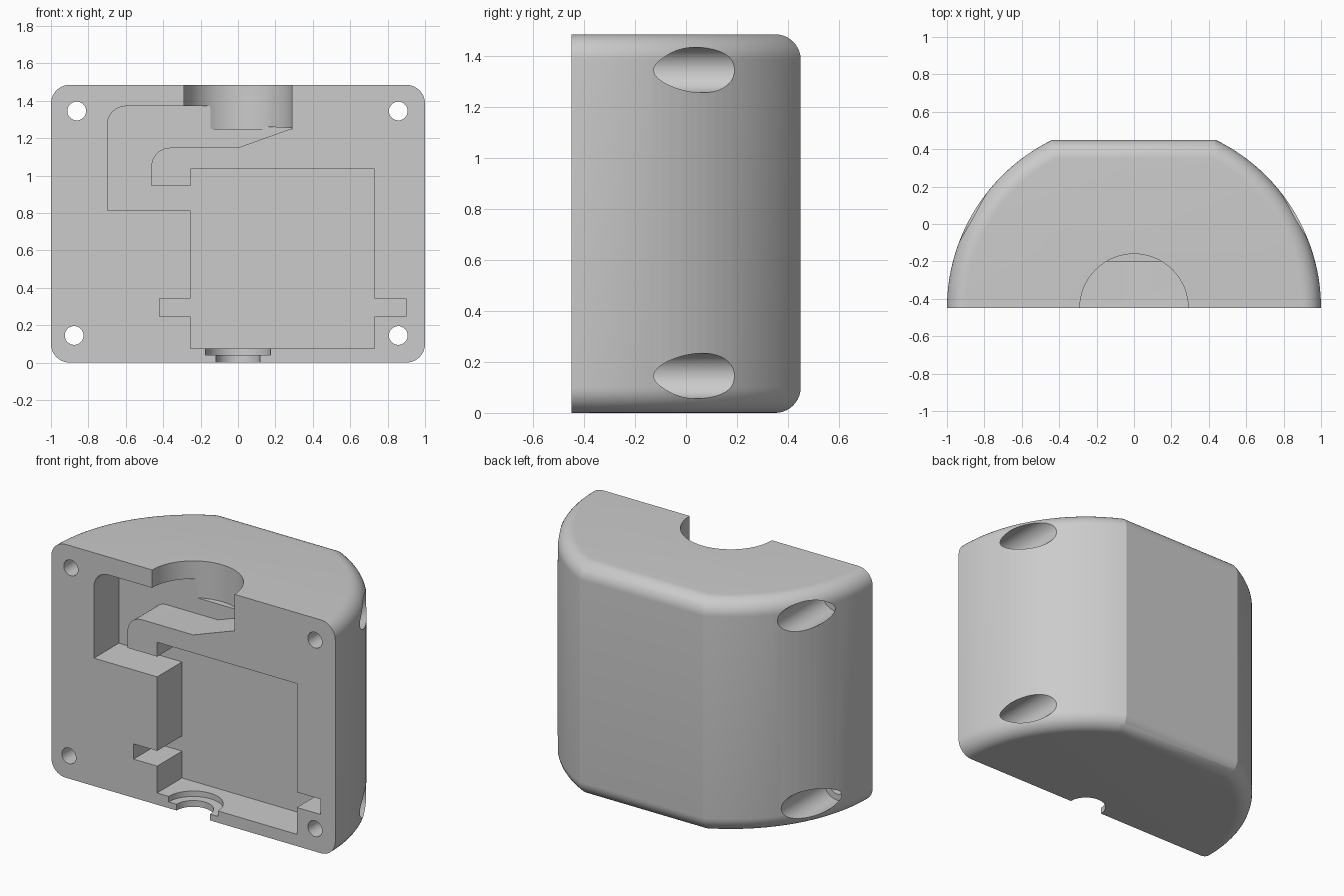
import bpy, bmesh
from math import sin, cos, pi, asin, radians
from mathutils import Matrix, Vector

if "Cube" in bpy.data.objects:
    bpy.data.objects.remove(bpy.data.objects["Cube"])

FRONT, BACK, HEIGHT, FILLET = -0.45, 0.45, 1.485, 0.1
POCKET_BACK = -0.2

grey = bpy.data.materials.new("plain_grey")
grey.use_nodes = True
colour = (0.6, 0.6, 0.6, 1)
grey.diffuse_color = colour
grey.node_tree.nodes["Principled BSDF"].inputs["Base Color"].default_value = colour


def make_object(name, bm):
    bmesh.ops.recalc_face_normals(bm, faces=bm.faces)
    mesh = bpy.data.meshes.new(name)
    bm.to_mesh(mesh)
    bm.free()
    mesh.materials.append(grey)
    obj = bpy.data.objects.new(name, mesh)
    bpy.context.collection.objects.link(obj)
    return obj


def arc(cx, cz, r, start, end, steps=8):
    angles = [radians(start + (end - start) * i / steps) for i in range(steps + 1)]
    return [(cx + r * cos(a), cz + r * sin(a)) for a in angles]


def cylinder(name, centre, r, low, high, axis):
    # Round cutter along y or z between two positions on that axis
    bm = bmesh.new()
    mid = (low + high) / 2
    if axis == "z":
        place = Matrix.Translation((centre[0], centre[1], mid))
    else:
        place = Matrix.Translation((centre[0], mid, centre[1])) @ Matrix.Rotation(pi / 2, 4, "X")
    bmesh.ops.create_cone(bm, cap_ends=True, segments=64, radius1=r, radius2=r,
                          depth=high - low, matrix=place)
    return make_object(name, bm)


def section(inset, z):
    # Half-round outline with a flat back, shrunk evenly by the inset
    r, flat = 1 - inset, BACK - FRONT - inset
    a = asin(flat / r)
    steps = 28
    right = [(r * cos(a * i / steps), r * sin(a * i / steps)) for i in range(steps + 1)]
    left = [(-x, y) for x, y in reversed(right)]
    return [Vector((x, y + FRONT, z)) for x, y in right + left]


# Shell body: stacked sections with rounded rims at top and bottom
steps = 10
rim = [(FILLET * (1 - sin(t)), FILLET * (1 - cos(t)))
       for t in (pi / 2 * i / steps for i in range(steps + 1))]
levels = [(inset, z) for inset, z in rim]
levels += [(inset, HEIGHT - z) for inset, z in reversed(rim)]
bm = bmesh.new()
rings = [[bm.verts.new(p) for p in section(inset, z)] for inset, z in levels]
for low, high in zip(rings, rings[1:]):
    for i in range(len(low) - 1):
        bm.faces.new((low[i], low[i + 1], high[i + 1], high[i]))
bm.faces.new(rings[0])
bm.faces.new(rings[-1])
bm.faces.new([r[0] for r in rings] + [r[-1] for r in reversed(rings)])
body = make_object("housing_half", bm)

# Front pocket: box, side slots and curved cable channel in one outline
outline = [(-0.254, 0.075), (0.73, 0.075), (0.73, 0.246), (0.897, 0.246),
           (0.897, 0.343), (0.73, 0.343), (0.73, 1.034), (-0.254, 1.034),
           (-0.254, 0.943), (-0.463, 0.943)]
outline += arc(-0.363, 1.049, 0.1, 180, 90)
outline += [(0, 1.149), (0.29, 1.253), (0.14, 1.262), (-0.13, 1.262), (-0.15, 1.371)]
outline += arc(-0.599, 1.271, 0.1, 90, 180)
outline += [(-0.699, 0.814), (-0.254, 0.814), (-0.254, 0.343), (-0.42, 0.343),
            (-0.42, 0.246), (-0.254, 0.246)]
bm = bmesh.new()
face = bm.faces.new([bm.verts.new((x, FRONT - 0.1, z)) for x, z in outline])
grown = bmesh.ops.extrude_face_region(bm, geom=[face], use_keep_orig=True)
bmesh.ops.translate(bm, vec=(0, POCKET_BACK - FRONT + 0.1, 0),
                    verts=[g for g in grown["geom"] if isinstance(g, bmesh.types.BMVert)])
cutters = [make_object("pocket_cutter", bm)]

# Top socket and stepped bottom opening
axis_point = (0, FRONT)
cutters += [cylinder("top_socket_cutter", axis_point, 0.29, 1.25, HEIGHT + 0.1, "z"),
            cylinder("bottom_step_cutter", axis_point, 0.173, 0.04, 0.12, "z"),
            cylinder("bottom_hole_cutter", axis_point, 0.118, -0.1, 0.08, "z")]

# Screw holes with wide recesses from the back
for centre in ((-0.862, 1.345), (0.857, 1.345), (-0.876, 0.145), (0.857, 0.145)):
    cutters.append(cylinder("screw_hole_cutter", centre, 0.05, FRONT - 0.1, 0, "y"))
    cutters.append(cylinder("screw_recess_cutter", centre, 0.089, -0.27, 0.6, "y"))

# Cut everything out of the body
bpy.ops.object.select_all(action="DESELECT")
bpy.context.view_layer.objects.active = body
body.select_set(True)
for cutter in cutters:
    cutter.hide_render = True
    mod = body.modifiers.new("cut", "BOOLEAN")
    mod.operation, mod.solver, mod.object = "DIFFERENCE", "EXACT", cutter
    bpy.ops.object.modifier_apply(modifier=mod.name)
for cutter in cutters:
    bpy.data.objects.remove(cutter)
bpy.ops.object.shade_smooth_by_angle(angle=radians(20))
